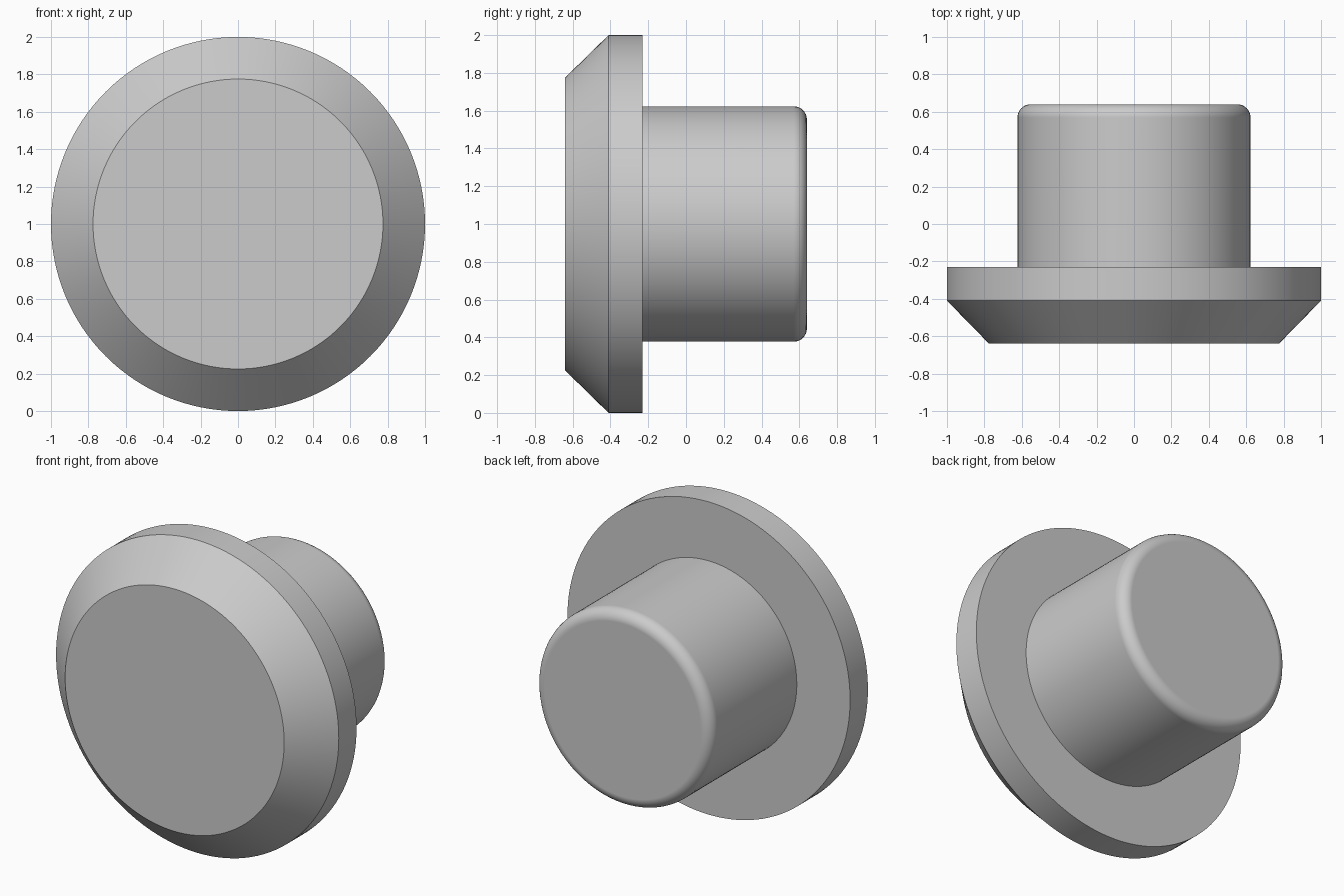
import bpy
import bmesh
from math import sin, cos, pi, radians

SIDES = 128
CENTRE_Z = 1.0

cube = bpy.data.objects.get("Cube")
if cube:
    bpy.data.objects.remove(cube, do_unlink=True)

# Plain grey material
grey = bpy.data.materials.new("plain_grey")
grey.use_nodes = True
colour = (0.6, 0.6, 0.6, 1.0)
grey.diffuse_color = colour
grey.node_tree.nodes["Principled BSDF"].inputs["Base Color"].default_value = colour


def lathe(name, profile):
    """Turn (radius, y) points about the y axis and cap both ends."""
    bm = bmesh.new()
    rings = []
    for radius, y in profile:
        rings.append([bm.verts.new((radius * cos(2 * pi * i / SIDES), y,
                                    CENTRE_Z + radius * sin(2 * pi * i / SIDES)))
                      for i in range(SIDES)])
    for a, b in zip(rings, rings[1:]):
        for i in range(SIDES):
            j = (i + 1) % SIDES
            bm.faces.new((a[i], a[j], b[j], b[i]))
    bm.faces.new(rings[0])
    bm.faces.new(rings[-1])
    bmesh.ops.recalc_face_normals(bm, faces=bm.faces)
    mesh = bpy.data.meshes.new(name)
    bm.to_mesh(mesh)
    bm.free()
    mesh.materials.append(grey)
    obj = bpy.data.objects.new(name, mesh)
    bpy.context.collection.objects.link(obj)
    return obj


# Chamfered head: front face, bevel, rim and back shoulder
head = [(0.775, -0.64), (1.0, -0.41), (1.0, -0.23)]

# Stem with a rounded end
stem_r, end_y, fillet = 0.623, 0.64, 0.07
steps = 8
stem = [(stem_r, -0.23)]
for k in range(steps + 1):
    t = pi / 2 * k / steps
    stem.append((stem_r - fillet + fillet * cos(t), end_y - fillet + fillet * sin(t)))

plug = lathe("chamfered_plug", head + stem)

# Smooth shading with crisp edges and flat end faces
bpy.ops.object.select_all(action='DESELECT')
plug.select_set(True)
bpy.context.view_layer.objects.active = plug
bpy.ops.object.shade_smooth_by_angle(angle=radians(30))
weighted = plug.modifiers.new("flat_ends", 'WEIGHTED_NORMAL')
weighted.keep_sharp = True
